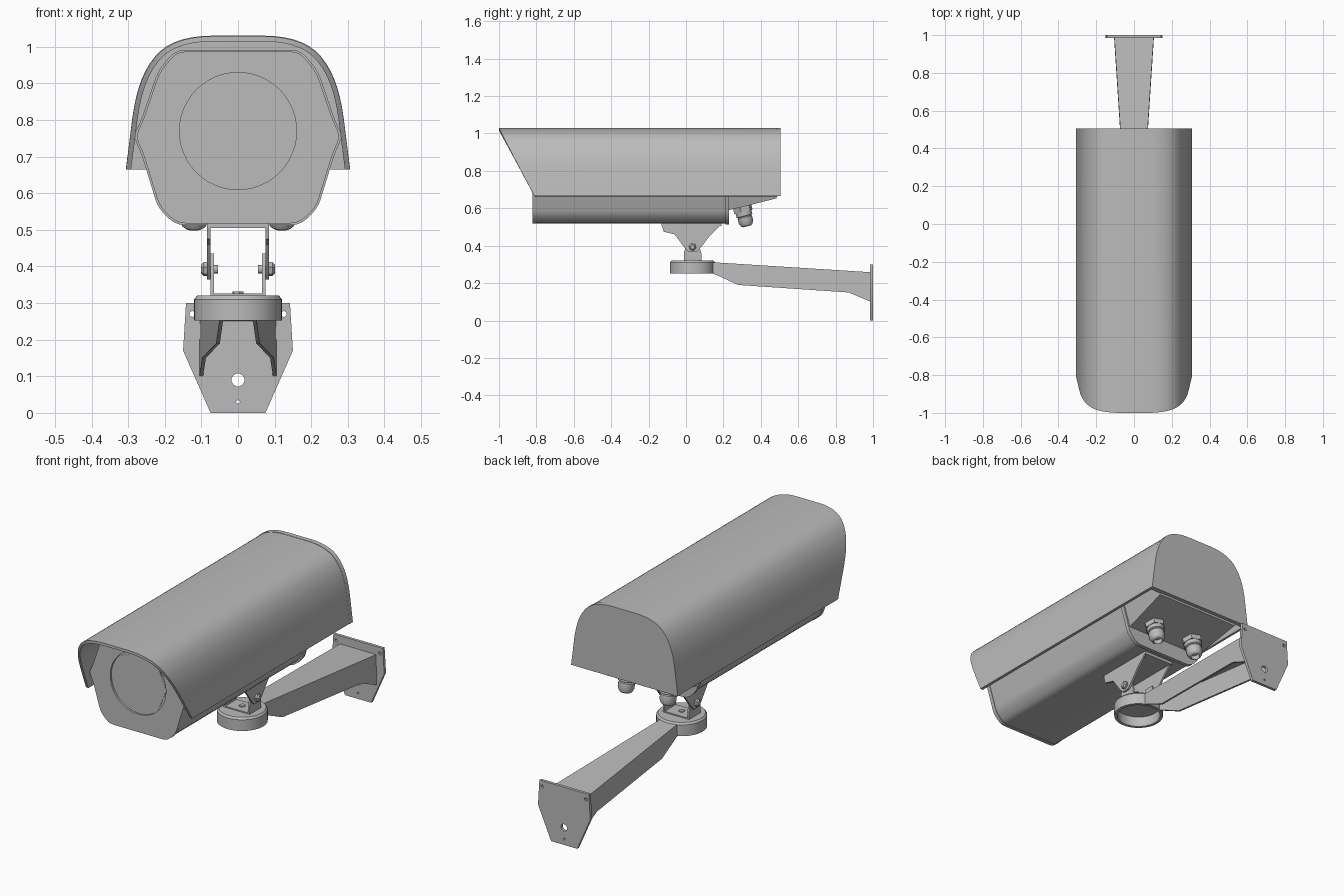
import bpy, bmesh, math
from mathutils import Vector

if "Cube" in bpy.data.objects:
    bpy.data.objects.remove(bpy.data.objects["Cube"])

grey = bpy.data.materials.new("light grey metal")
grey.use_nodes = True
grey.diffuse_color = (0.5, 0.5, 0.5, 1)
grey.node_tree.nodes["Principled BSDF"].inputs["Base Color"].default_value = (0.5, 0.5, 0.5, 1)
parts = []


def loft(name, rings, closed=True, thickness=0):
    """Skin a list of matching rings; closed rings get end caps."""
    bm = bmesh.new()
    rows = [[bm.verts.new(p) for p in ring] for ring in rings]
    n = len(rows[0])
    for a, b in zip(rows, rows[1:]):
        for i in range(n if closed else n - 1):
            j = (i + 1) % n
            bm.faces.new((a[i], a[j], b[j], b[i]))
    if closed:
        bm.faces.new(rows[0])
        bm.faces.new(rows[-1])
    bmesh.ops.recalc_face_normals(bm, faces=bm.faces)
    mesh = bpy.data.meshes.new(name)
    bm.to_mesh(mesh)
    bm.free()
    mesh.materials.append(grey)
    ob = bpy.data.objects.new(name, mesh)
    bpy.context.collection.objects.link(ob)
    parts.append(ob)
    if thickness:
        mod = ob.modifiers.new("wall", "SOLIDIFY")
        mod.thickness = thickness
        mod.offset = 0
        apply(ob, mod)
    return ob


def apply(ob, mod):
    bpy.context.view_layer.objects.active = ob
    bpy.ops.object.modifier_apply(modifier=mod.name)


def cut(ob, cutter):
    mod = ob.modifiers.new("cut", "BOOLEAN")
    mod.operation = "DIFFERENCE"
    mod.solver = "EXACT"
    mod.object = cutter
    apply(ob, mod)
    parts.remove(cutter)
    bpy.data.objects.remove(cutter)


def lathe(name, start, axis, profile, sides=32):
    """Turn (radius, distance) pairs about an axis."""
    axis = Vector(axis).normalized()
    u = axis.orthogonal().normalized()
    v = axis.cross(u)
    turn = [math.tau * i / sides for i in range(sides)]
    return loft(name, [[Vector(start) + axis * d + (u * math.cos(t) + v * math.sin(t)) * r
                        for t in turn] for r, d in profile])


def along_y(name, outline, y0, y1):
    return loft(name, [[(x, y, z) for x, z in outline] for y in (y0, y1)])


def along_x(name, outline, x0, x1):
    return loft(name, [[(x, y, z) for y, z in outline] for x in (x0, x1)])


def mirrored(half):
    return half + [(-x, z) for x, z in reversed(half)]


def rounded(points, radius, steps=5, closed=True):
    """Replace corners of an outline by short curves."""
    out = []
    for i, p in enumerate(points):
        p = Vector(p)
        if not closed and i in (0, len(points) - 1):
            out.append(tuple(p))
            continue
        a = Vector(points[i - 1]) - p
        b = Vector(points[(i + 1) % len(points)]) - p
        a = p + a.normalized() * min(radius, a.length * 0.48)
        b = p + b.normalized() * min(radius, b.length * 0.48)
        for k in range(steps + 1):
            t = k / steps
            out.append(tuple(a * (1 - t) ** 2 + p * 2 * t * (1 - t) + b * t * t))
    return out


def scaled(outline, s, cz):
    return [(x * s, cz + (z - cz) * s) for x, z in outline]


# sun hood with a raked front edge
hood = rounded(mirrored([(0.299, 0.665), (0.268, 0.91), (0.175, 1.022)]), 0.11, 7, False)
front = [(x, -1 + (1.022 - z) * 0.53, z) for x, z in hood]
loft("sun_hood", [front, [(x, 0.49, z) for x, z in hood]], False, 0.014)

# closed rear end of the hood
along_y("hood_back_plate", scaled(hood, 1.025, 0.68), 0.48, 0.505)

# housing with a ridge along each side
half = [(0.165, 0.52), (0.212, 0.565), (0.258, 0.715), (0.278, 0.755),
        (0.258, 0.795), (0.212, 0.93), (0.165, 0.985)]
body = rounded(mirrored(half), 0.025, 3)
along_y("housing", body, -0.805, 0.215)
face = along_y("front_plate", scaled(body, 1.01, 0.755), -0.82, -0.8)
cut(face, lathe("window_cutter", (0, -0.9, 0.77), (0, 1, 0), [(0.16, 0), (0.16, 0.09)], 48))
lathe("window", (0, -0.812, 0.77), (0, 1, 0), [(0.157, 0), (0.157, 0.01)], 8)
along_y("rear_rim", scaled(body, 1.03, 0.755), 0.21, 0.23)

# rear of the housing, cut off by a sloping panel
rear = along_y("rear_housing", body, 0.225, 0.485)
bm = bmesh.new()
bm.from_mesh(rear.data)
cutting = bmesh.ops.bisect_plane(bm, geom=bm.verts[:] + bm.edges[:] + bm.faces[:],
                                 plane_co=(0, 0.23, 0.59), plane_no=(0, 0.24, -0.97),
                                 clear_outer=True)
bmesh.ops.holes_fill(bm, edges=[e for e in bm.edges if e.is_boundary])
bmesh.ops.recalc_face_normals(bm, faces=bm.faces)
bm.to_mesh(rear.data)
bm.free()

for side, s in (("left", 1), ("right", -1)):
    # cable gland
    start = (s * 0.12, 0.3, 0.61)
    down = (0, 0.24, -0.97)
    lathe(side + "_gland_nut", start, down, [(0.052, 0), (0.052, 0.03)], 6)
    lathe(side + "_gland", start, down,
          [(0.044, 0.02), (0.044, 0.052), (0.036, 0.055), (0.04, 0.06), (0.04, 0.085),
           (0.032, 0.103), (0.022, 0.11), (0.022, 0.085)], 20)
    # saddle cheek under the housing
    along_x(side + "_saddle_cheek",
            [(-0.13, 0.515), (-0.12, 0.475), (-0.06, 0.46), (-0.005, 0.385), (0.015, 0.365),
             (0.055, 0.365), (0.075, 0.385), (0.125, 0.45), (0.19, 0.515)], s * 0.075, s * 0.085)
    # swivel cheek and its pivot bolt
    along_x(side + "_swivel_cheek",
            [(-0.012, 0.315), (0.082, 0.315), (0.082, 0.36), (0.06, 0.435),
             (0.012, 0.435), (-0.012, 0.36)], s * 0.065, s * 0.075)
    lathe(side + "_bolt", (s * 0.055, 0.035, 0.393), (s, 0, 0), [(0.012, 0), (0.012, 0.04)], 12)
    lathe(side + "_bolt_head", (s * 0.085, 0.035, 0.393), (s, 0, 0),
          [(0.02, 0), (0.02, 0.009), (0.012, 0.016)], 6)

along_x("saddle_base", [(-0.13, 0.505), (0.19, 0.505), (0.19, 0.52), (-0.13, 0.52)], -0.085, 0.085)
along_x("swivel_base", [(-0.012, 0.315), (0.082, 0.315), (0.082, 0.326), (-0.012, 0.326)], -0.075, 0.075)

# round hollow cup at the end of the arm
lathe("arm_cup", (0, 0.035, 0), (0, 0, 1),
      [(0.105, 0.305), (0.105, 0.252), (0.12, 0.252), (0.12, 0.31), (0.112, 0.32)], 40)
lathe("swivel_screw", (0, 0.035, 0.32), (0, 0, 1), [(0.015, 0), (0.015, 0.012)], 6)

# tapered arm, open underneath
arm = []
for y, bottom in ((0.13, 0.255), (0.16, 0.245), (0.28, 0.19), (0.87, 0.15), (0.988, 0.1)):
    w = 0.1 - 0.065 * (0.98 - y)
    top = 0.315 - 0.063 * (y - 0.03)
    arm.append([(-w, y, bottom), (-w, y, top), (w, y, top), (w, y, bottom)])
loft("arm", arm, False, 0.01)

# wall plate with screw holes
plate = along_y("wall_plate", mirrored([(0.075, 0), (0.15, 0.17), (0.142, 0.3)]), 0.985, 1.0)
for x, z, r in ((0, 0.09, 0.018), (0, 0.03, 0.005), (-0.125, 0.27, 0.008), (0.125, 0.27, 0.008)):
    cut(plate, lathe("hole_cutter", (x, 0.95, z), (0, 1, 0), [(r, 0), (r, 0.1)], 12))

# smooth the curved surfaces, keep the corners crisp
bpy.ops.object.select_all(action="DESELECT")
for ob in parts:
    ob.select_set(True)
bpy.context.view_layer.objects.active = parts[0]
bpy.ops.object.shade_smooth_by_angle(angle=math.radians(30))
